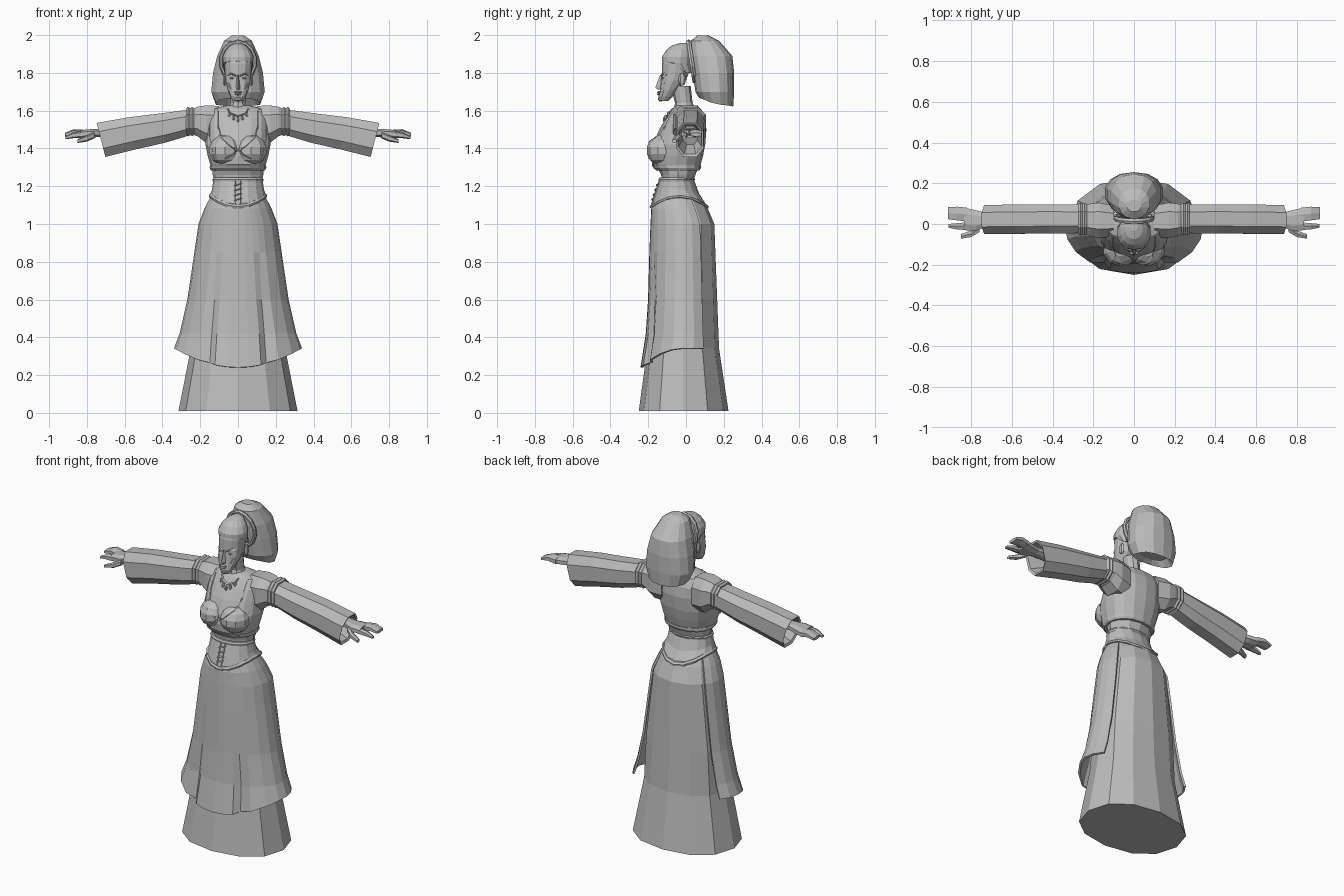
import bpy, bmesh, math
from mathutils import Vector
from mathutils.bvhtree import BVHTree

grey = bpy.data.materials.new("plain_grey")
grey.diffuse_color = (0.5, 0.5, 0.5, 1)


def finish(name, bm, mirror=False):
    bmesh.ops.recalc_face_normals(bm, faces=bm.faces)
    me = bpy.data.meshes.new(name)
    bm.to_mesh(me)
    bm.free()
    me.materials.append(grey)
    ob = bpy.data.objects.new(name, me)
    bpy.context.collection.objects.link(ob)
    if mirror:
        ob.modifiers.new("mirror", 'MIRROR')
    return ob


def skin(name, rings, closed=True, caps=True, mirror=False):
    """Bridge a list of equal point rings."""
    bm = bmesh.new()
    rows = [[bm.verts.new(p) for p in r] for r in rings]
    n = len(rows[0])
    for a, b in zip(rows, rows[1:]):
        for i in range(n if closed else n - 1):
            j = (i + 1) % n
            bm.faces.new((a[i], a[j], b[j], b[i]))
    if caps:
        bm.faces.new(rows[0])
        bm.faces.new(rows[-1])
    return finish(name, bm, mirror)


def power(v, p):
    return math.copysign(abs(v) ** p, v)


def upright(name, rows, n=12, p=1.0, **kw):
    """Rows: z, half width, front y, back y, [lift at sides, lift at front]."""
    rings = []
    for row in rows:
        z, w, f, b = row[:4]
        side, front = (tuple(row[4:]) + (0, 0))[:2]
        ring = []
        for i in range(n):
            a = 2 * math.pi * i / n
            s, c = math.sin(a), math.cos(a)
            ring.append((w * power(s, p), (f + b) / 2 + (f - b) / 2 * power(c, p),
                         z + side * s * s + front * max(c, 0)))
        rings.append(ring)
    return skin(name, rings, **kw)


def sideways(name, rows, n=8, p=0.8, slant=0.0):
    """Rows along x: x, top z, bottom z, front y, back y. Mirrored."""
    rings = []
    for x, t, b, f, k in rows:
        ring = []
        for i in range(n):
            a = 2 * math.pi * (i + 0.5) / n
            s, c = power(math.sin(a), p), power(math.cos(a), p)
            ring.append((x + slant * s * x, (f + k) / 2 + (k - f) / 2 * c / math.cos(math.pi / n) ** p,
                         (t + b) / 2 + (t - b) / 2 * s / math.cos(math.pi / n) ** p))
        rings.append(ring)
    return skin(name, rings, mirror=True)


def surface(*obs):
    """Return a function giving the front y of some objects at x, z."""
    trees = [BVHTree.FromPolygons([v.co.copy() for v in o.data.vertices],
                                  [tuple(f.vertices) for f in o.data.polygons]) for o in obs]

    def y_at(x, z):
        hits = [t.ray_cast(Vector((x, -2, z)), Vector((0, 1, 0)))[0] for t in trees]
        return min([h.y for h in hits if h] or [-0.05])
    return y_at


def strip(name, pts, y_at, width=0.006, depth=0.005, mirror=True):
    """Narrow raised trim following points (x, z) on a front surface."""
    dense = []
    for (x0, z0), (x1, z1) in zip(pts, pts[1:]):
        dense += [(x0 + (x1 - x0) * k / 4, z0 + (z1 - z0) * k / 4) for k in range(4)]
    dense.append(pts[-1])
    rings = []
    for i, (x, z) in enumerate(dense):
        a, b = dense[max(i - 1, 0)], dense[min(i + 1, len(dense) - 1)]
        d = Vector((b[0] - a[0], b[1] - a[1])).normalized() * width
        y = y_at(x, z)
        rings.append([(x - d.y, y + .004, z + d.x), (x, y - depth, z), (x + d.y, y + .004, z - d.x)])
    return skin(name, rings, mirror=mirror)


def ball(name, loc, size, segs=10, rings=7, mirror=False):
    bm = bmesh.new()
    bmesh.ops.create_uvsphere(bm, u_segments=segs, v_segments=rings, radius=1)
    for v in bm.verts:
        v.co = Vector(loc) + Vector(a * b for a, b in zip(v.co, size))
    return finish(name, bm, mirror)


# Underskirt
upright("underskirt", [(.01, .315, -.25, .225), (.34, .25, -.205, .175), (.6, .235, -.175, .165),
                       (1.0, .185, -.155, .15), (1.09, .155, -.15, .112), (1.16, .13, -.13, .06)],
        p=.9)

# Overskirt: open at the back, with folds that deepen towards the hem
angles = [0, 10, 21, 30, 40, 58, 75, 90, 105, 120]
angles = [-a for a in angles[:0:-1]] + angles
rings = []
for z, w, f, b, fold in [(1.15, .135, -.155, .07, 0), (1.08, .172, -.178, .12, 0),
                         (1.0, .203, -.182, .155, 0), (.85, .225, -.188, .165, 0),
                         (.6, .262, -.195, .175, .07), (.42, .303, -.207, .185, .1),
                         (.34, .333, -.235, .2, .12)]:
    ring = []
    for a in angles:
        r = math.radians(a)
        k = 1 - (fold if abs(a) == 30 else 0)
        hem = -.1 * max(math.cos(r), 0) ** 2 if z == .34 else 0
        ring.append((w * k * math.sin(r), (f + b) / 2 + k * (f - b) / 2 * math.cos(r), z + hem))
    rings.append(ring)
over = skin("overskirt", rings, closed=False, caps=False)
thick = over.modifiers.new("thickness", 'SOLIDIFY')
thick.thickness = .012
thick.offset = 0

# Corset with rims and lacing
corset = upright("corset", [(1.09, .15, -.187, .115, .06), (1.16, .138, -.165, .07, .02),
                            (1.235, .13, -.14, .042)], n=16)
upright("corset_hem", [(1.082, .153, -.19, .119, .06), (1.092, .155, -.193, .121, .06),
                       (1.102, .147, -.185, .11, .06)], n=16)
upright("corset_rim", [(1.225, .133, -.145, .044), (1.236, .136, -.147, .047),
                       (1.245, .13, -.14, .042)], n=16)
on_corset = surface(corset)
strip("lacing_edge", [(.014, 1.105), (.014, 1.23)], on_corset, .004)
for i in range(4):
    z = 1.13 + i * .026
    strip("lace", [(-.02, z - .006), (.02, z + .006)], on_corset, .004, .01, mirror=False)

# Blouse at the waist, bodice and bust
upright("waist_blouse", [(1.21, .122, -.125, .035), (1.26, .134, -.132, .05),
                         (1.30, .136, -.15, .065)])
bodice = upright("bodice", [(1.288, .142, -.155, .07), (1.315, .147, -.18, .078),
                            (1.36, .16, -.185, .09), (1.42, .172, -.175, .102),
                            (1.50, .168, -.142, .108), (1.56, .17, -.108, .1),
                            (1.61, .14, -.075, .075), (1.628, .06, -.05, .045)], n=16, p=.9)
upright("bodice_hem", [(1.284, .143, -.158, .072), (1.296, .15, -.172, .079),
                       (1.31, .149, -.18, .08)], n=16, p=.9)
bust = ball("bust", (.068, -.12, 1.39), (.088, .09, .083), mirror=True)
on_chest = surface(bodice, bust)
strip("neckline_trim", [(.105, 1.6), (.105, 1.52), (.09, 1.46), (.05, 1.42), (.004, 1.385)], on_chest)
strip("bodice_seam", [(.004, 1.4), (.03, 1.365), (.07, 1.345)], on_chest, .005)
strip("side_seam", [(.15, 1.57), (.15, 1.46), (.125, 1.34)], on_chest, .004, .003)

# Necklace with drops
strip("necklace", [(.055, 1.61), (.04, 1.585), (0, 1.57)], on_chest, .005, .008)
for x, z in [(0, 1.553), (.024, 1.562), (.046, 1.58)]:
    ball("necklace_drop", (x, on_chest(x, z) - .003, z), (.009, .008, .016), 6, 4, mirror=x > 0)

# Shoulders, bands and bell sleeves
sideways("shoulder", [(.10, 1.625, 1.42, -.06, .09), (.17, 1.628, 1.43, -.07, .105),
                      (.215, 1.62, 1.465, -.06, .1), (.245, 1.605, 1.475, -.045, .092)])
for x in (.243, .264):
    sideways("sleeve_band", [(x - .011, 1.612, 1.472, -.05, .098), (x, 1.62, 1.464, -.058, .105),
                             (x + .011, 1.612, 1.472, -.05, .098)])
sideways("sleeve", [(.255, 1.605, 1.472, -.045, .095), (.40, 1.585, 1.43, -.047, .097),
                    (.56, 1.565, 1.395, -.048, .096), (.725, 1.535, 1.355, -.05, .093),
                    (.72, 1.525, 1.37, -.04, .083), (.62, 1.52, 1.42, -.015, .06)], slant=.034)

# Hands: palm, fingers and thumb
sideways("palm", [(.60, 1.51, 1.46, -.01, .055), (.73, 1.505, 1.462, -.015, .055),
                  (.78, 1.502, 1.456, -.035, .068), (.835, 1.497, 1.456, -.03, .08)])
sideways("fingers", [(.82, 1.497, 1.46, .012, .08), (.87, 1.5, 1.47, .018, .085),
                     (.915, 1.482, 1.464, .024, .083)], n=6)
sideways("forefinger", [(.82, 1.49, 1.458, -.03, .008), (.87, 1.484, 1.456, -.026, .004),
                        (.912, 1.465, 1.45, -.018, 0)], n=6)
sideways("thumb", [(.76, 1.485, 1.455, -.04, -.005), (.80, 1.468, 1.438, -.064, -.032),
                   (.85, 1.448, 1.43, -.072, -.05)], n=6)

# Neck and head
upright("neck", [(1.59, .06, -.07, .055), (1.64, .041, -.058, .035), (1.73, .042, -.08, .025)], n=10)
head = upright("head", [(1.65, .026, -.138, -.095), (1.675, .042, -.145, -.07), (1.71, .055, -.138, -.045),
                        (1.76, .067, -.134, 0), (1.80, .07, -.128, .015), (1.85, .073, -.127, .02),
                        (1.90, .068, -.112, .02), (1.94, .035, -.075, 0)], n=12, p=.9)
face = surface(head)

# Face: nose, lips, eyes, brows and ears
skin("nose", [[(-.007, -.125, 1.79), (0, -.137, 1.79), (.007, -.125, 1.79)],
              [(-.013, -.13, 1.725), (0, -.162, 1.722), (.013, -.13, 1.725)],
              [(-.012, -.13, 1.712), (0, -.15, 1.712), (.012, -.13, 1.712)]])
ball("upper_lip", (0, -.142, 1.698), (.023, .011, .006), 8, 5)
ball("lower_lip", (0, -.144, 1.687), (.019, .011, .006), 8, 5)
ball("chin", (0, -.134, 1.662), (.022, .015, .014), 8, 5)
ball("eye", (.03, -.119, 1.772), (.014, .012, .007), 8, 5, mirror=True)
strip("brow", [(.01, 1.784), (.035, 1.796), (.055, 1.788)], face, .007, .008)
strip("cheek", [(.05, 1.745), (.04, 1.715)], face, .008, .004)
ball("ear", (.071, -.02, 1.765), (.011, .02, .034), 6, 6, mirror=True)

# Hair swept back from the forehead
upright("hair_cap", [(1.80, .074, -.05, .03, 0, .06), (1.85, .082, -.128, .035, 0, .012),
                     (1.885, .083, -.127, .035), (1.92, .066, -.105, .03),
                     (1.945, .042, -.075, .025), (1.957, .018, -.035, .015)], n=14)

# Leaning hair ring
bm = bmesh.new()
loops = []
for i in range(14):
    a = 2 * math.pi * i / 14
    loop = []
    for k in range(6):
        b = 2 * math.pi * k / 6
        r = 1 + .11 * math.cos(b)
        z = 1.86 + .105 * r * math.cos(a)
        loop.append(bm.verts.new((.092 * r * math.sin(a), .03 + .014 * math.sin(b) - .15 * (z - 1.86), z)))
    loops.append(loop)
for i in range(14):
    a, b = loops[i], loops[(i + 1) % 14]
    for k in range(6):
        bm.faces.new((a[k], a[(k + 1) % 6], b[(k + 1) % 6], b[k]))
finish("hair_ring", bm)

# Hanging tail of hair
upright("hair_tail", [(1.997, .035, .06, .12), (1.97, .075, .025, .175), (1.89, .112, .02, .245),
                      (1.80, .135, .035, .255), (1.70, .145, .05, .255),
                      (1.622, .12, .07, .25, .01, .045), (1.68, .09, .10, .21)], n=14, p=.9)
